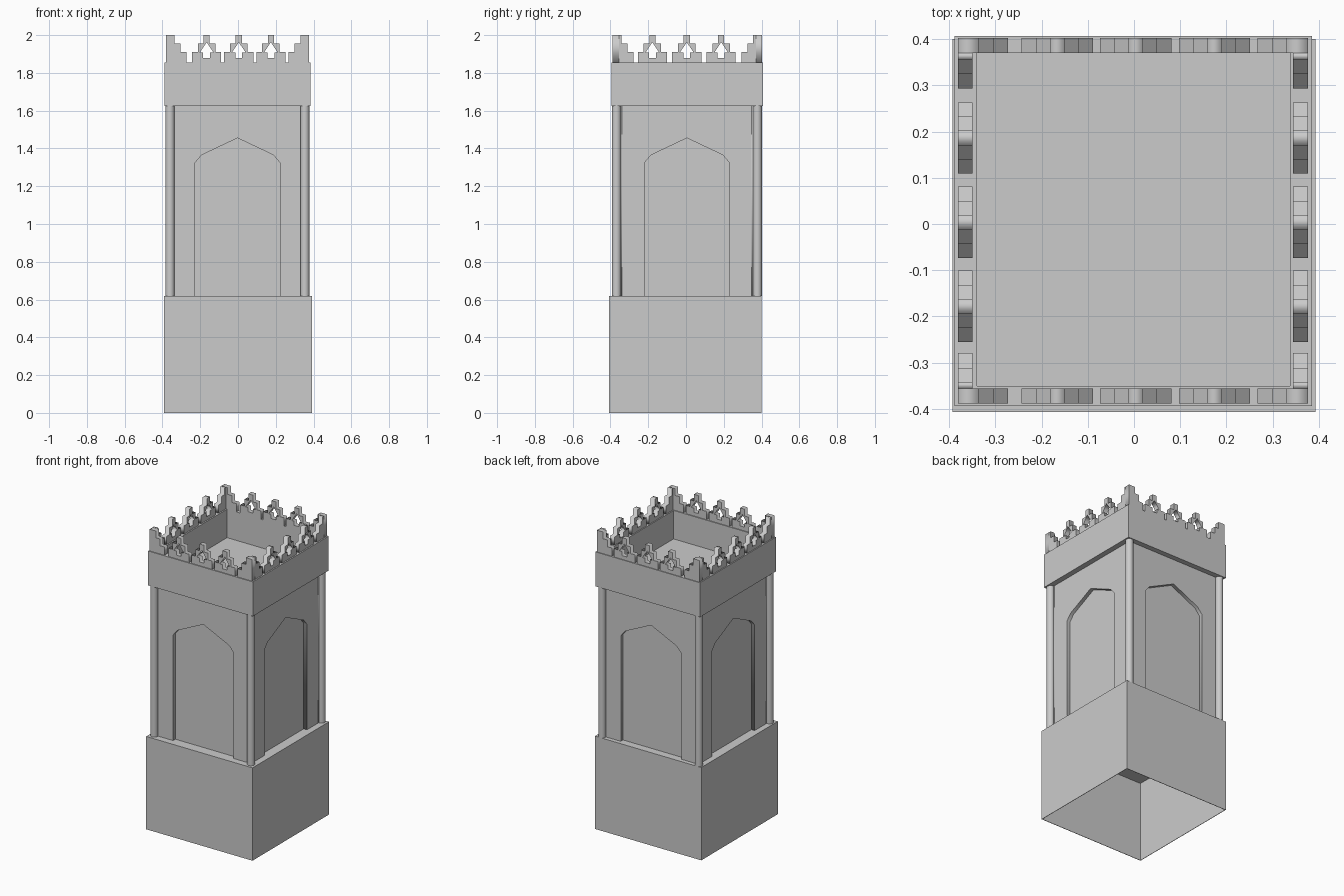
import bpy, bmesh, math
from mathutils import Matrix, Vector

cube = bpy.data.objects.get("Cube")
if cube:
    bpy.data.objects.remove(cube, do_unlink=True)

stone = bpy.data.materials.new("grey_stone")
stone.use_nodes = True
stone.diffuse_color = (0.6, 0.6, 0.6, 1)
stone.node_tree.nodes["Principled BSDF"].inputs["Base Color"].default_value = (0.6, 0.6, 0.6, 1)


def add_mesh(name, mesh):
    mesh.materials.clear()
    mesh.materials.append(stone)
    obj = bpy.data.objects.new(name, mesh)
    bpy.context.collection.objects.link(obj)
    return obj


def box(name, lo, hi, cavity=None):
    """Box; cavity = (x0, x1, y0, y1, from_z, to_z) hollows its top or bottom."""
    bm = bmesh.new()
    bmesh.ops.create_cube(bm, size=1)
    lo, hi = Vector(lo), Vector(hi)
    for v in bm.verts:
        v.co = [l + (c + 0.5) * (h - l) for l, c, h in zip(lo, v.co, hi)]
    if cavity:
        x0, x1, y0, y1, z_open, z_floor = cavity
        face = next(f for f in bm.faces if all(abs(v.co.z - z_open) < 1e-5 for v in f.verts))
        mid = face.calc_center_median()
        bmesh.ops.inset_individual(bm, faces=[face], thickness=0.001)
        for v in face.verts:
            v.co.x = x0 if v.co.x < mid.x else x1
            v.co.y = y0 if v.co.y < mid.y else y1
        bmesh.ops.inset_individual(bm, faces=[face], thickness=0, depth=0)
        for v in face.verts:
            v.co.z = z_floor
    mesh = bpy.data.meshes.new(name)
    bm.to_mesh(mesh)
    bm.free()
    return add_mesh(name, mesh)


def panel(name, loops, thickness, origin, turn):
    """Upright slab from outlines (later loops are holes), facing -y before turning."""
    curve = bpy.data.curves.new(name, "CURVE")
    curve.dimensions = "2D"
    curve.fill_mode = "BOTH"
    curve.extrude = thickness / 2
    for loop in loops:
        spline = curve.splines.new("POLY")
        spline.points.add(len(loop) - 1)
        for point, (u, z) in zip(spline.points, loop):
            point.co = (u, z, 0, 1)
        spline.use_cyclic_u = True
    temp = bpy.data.objects.new(name + "_outline", curve)
    bpy.context.collection.objects.link(temp)
    graph = bpy.context.evaluated_depsgraph_get()
    mesh = bpy.data.meshes.new_from_object(temp.evaluated_get(graph))
    bpy.data.objects.remove(temp, do_unlink=True)
    mesh.name = name
    mesh.transform(Matrix.Translation(origin) @ Matrix.Rotation(turn, 4, "Z")
                   @ Matrix.Rotation(math.pi / 2, 4, "X"))
    return add_mesh(name, mesh)


def mirrored(half):
    """Complete a right-hand outline by adding its reflection."""
    return half + [(-u, z) for u, z in reversed(half) if u > 0]


# Heights of the main levels
LEDGE, EAVE, RIM, TOP = 0.62, 1.625, 1.855, 2.0
STEP1, STEP2 = 1.91, 1.955

# Hollow plinth, open underneath
box("plinth", (-0.393, -0.407, 0), (0.392, 0.4, LEDGE),
    (-0.39, 0.389, -0.404, 0.397, 0, 0.54))

# Shaft: core with four slabs that leave pointed niches
X0, X1, Y0, Y1, NICHE = -0.354, 0.349, -0.362, 0.372, 0.024
box("shaft_core", (X0 + NICHE, Y0 + NICHE, LEDGE), (X1 - NICHE, Y1 - NICHE, EAVE))
cx, cy = (X0 + X1) / 2, (Y0 + Y1) / 2
half_x, half_y = (X1 - X0) / 2, (Y1 - Y0) / 2
walls = [("front", half_x, (cx, Y0 + NICHE / 2, 0), 0),
         ("back", half_x, (cx, Y1 - NICHE / 2, 0), math.pi),
         ("left", half_y - NICHE, (X1 - NICHE / 2, cy, 0), math.pi / 2),
         ("right", half_y - NICHE, (X0 + NICHE / 2, cy, 0), -math.pi / 2)]
for side, half, origin, turn in walls:
    outline = mirrored([(0, 1.455), (0.19, 1.365), (0.224, 1.325), (0.224, LEDGE),
                        (half, LEDGE), (half, EAVE)])
    panel(side + "_niche_wall", [outline], NICHE, origin, turn)

# Round corner columns
for x, x_name in ((-0.36, "right"), (0.354, "left")):
    for y, y_name in ((-0.368, "front"), (0.378, "back")):
        bm = bmesh.new()
        bmesh.ops.create_cone(bm, cap_ends=True, segments=24, radius1=0.024,
                              radius2=0.024, depth=EAVE - LEDGE)
        for f in bm.faces:
            f.smooth = len(f.verts) == 4
        for e in bm.edges:
            e.smooth = all(f.smooth for f in e.link_faces)
        bmesh.ops.translate(bm, verts=bm.verts, vec=(x, y, (LEDGE + EAVE) / 2))
        mesh = bpy.data.meshes.new("column")
        bm.to_mesh(mesh)
        bm.free()
        add_mesh(f"{y_name}_{x_name}_column", mesh)

# Crown block with a sunken roof
box("crown", (-0.388, -0.394, EAVE), (0.385, 0.407, RIM),
    (-0.34, 0.337, -0.35, 0.37, RIM, 1.665))

# Stepped merlons pierced by an arrow-shaped opening
THICK = 0.032
merlon = mirrored([(0.016, TOP), (0.016, STEP2), (0.046, STEP2), (0.046, STEP1),
                   (0.077, STEP1), (0.077, RIM)])
arrow = mirrored([(0, 1.962), (0.037, 1.907), (0.018, 1.907), (0.018, 1.88)])
MX0, MX1, MY0, MY1 = -0.381, 0.376, -0.388, 0.402
for i in (-1, 0, 1):
    x, y = 0.004 + 0.17 * i, 0.004 + 0.182 * i
    panel("front_merlon", [merlon, arrow], THICK, (x, MY0 + THICK / 2, 0), 0)
    panel("back_merlon", [merlon, arrow], THICK, (x, MY1 - THICK / 2, 0), 0)
    panel("left_merlon", [merlon, arrow], THICK, (MX1 - THICK / 2, y, 0), math.pi / 2)
    panel("right_merlon", [merlon, arrow], THICK, (MX0 + THICK / 2, y, 0), math.pi / 2)


# Corner merlons: two stepped wings meeting at each corner
def wing(start, sign):
    steps = [(start, RIM), (start, TOP), (0.046, TOP), (0.046, STEP2), (0.077, STEP2),
             (0.077, STEP1), (0.109, STEP1), (0.109, RIM)]
    return [(u * sign, z) for u, z in steps]


for x, sx in ((MX0, 1), (MX1, -1)):
    for y, sy in ((MY0, 1), (MY1, -1)):
        panel("corner_merlon_across", [wing(0, sx)], THICK, (x, y + sy * THICK / 2, 0), 0)
        panel("corner_merlon_along", [wing(THICK, sy)], THICK,
              (x + sx * THICK / 2, y, 0), math.pi / 2)
